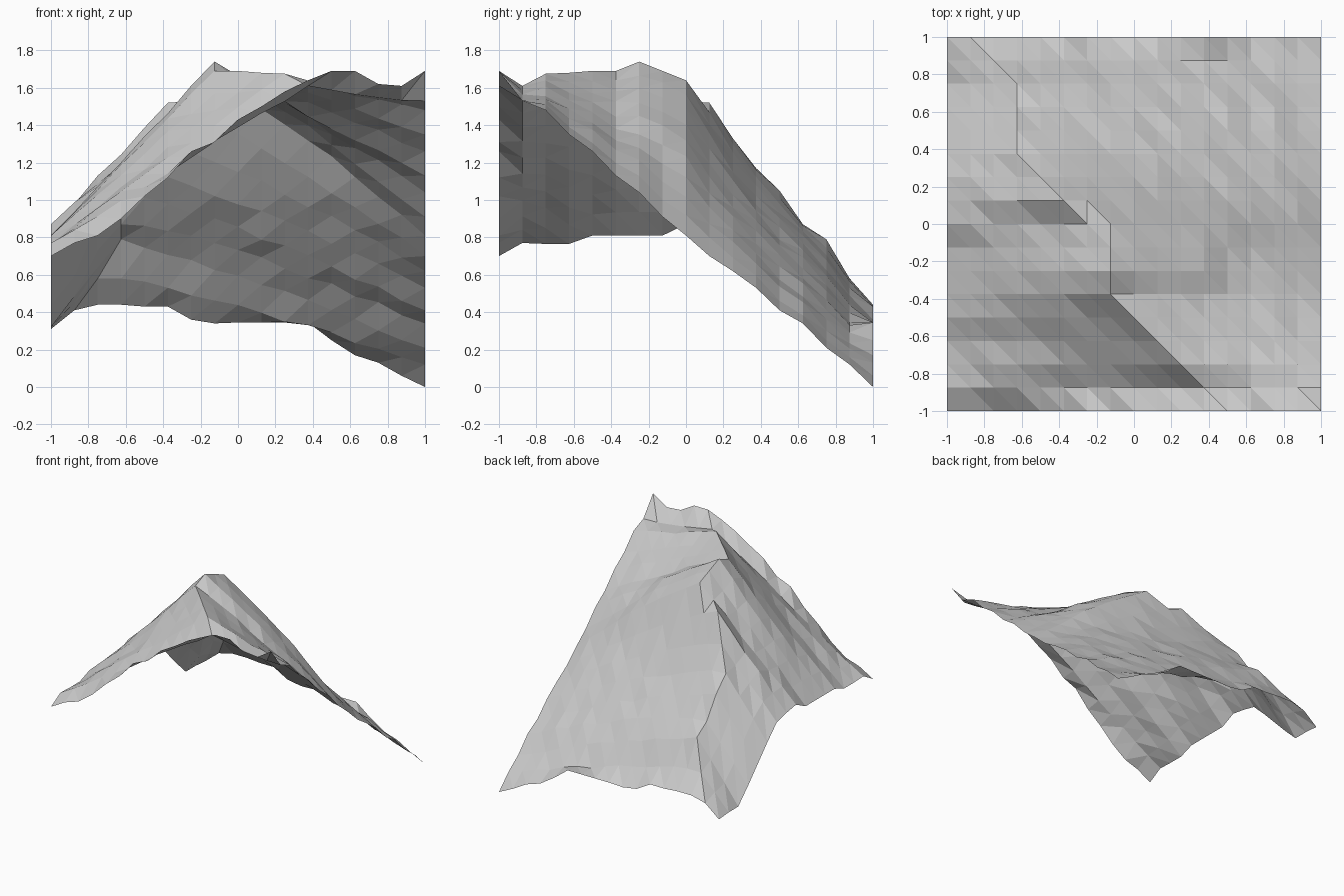
import bpy, bmesh, random

if "Cube" in bpy.data.objects:
    bpy.data.objects.remove(bpy.data.objects["Cube"])

random.seed(4)
N = 17
coord = [-1 + i * 0.125 for i in range(N)]

# Profiles along the four borders (front/back run in x, left/right run in y)
front = [.70, .77, .81, .90, 1.02, 1.12, 1.26, 1.31, 1.43, 1.50, 1.58, 1.64, 1.69, 1.69, 1.62, 1.61, 1.69]
back = [.31, .41, .44, .44, .43, .43, .36, .34, .345, .345, .345, .345, .25, .17, .13, .06, 0]
left = [.70, .77, .765, .765, .81, .81, .81, .81, .87, .85, .82, .70, .57, .44, .32, .32, .31]
right = [1.69, 1.53, 1.48, 1.35, 1.26, 1.13, 1.04, .91, .81, .70, .62, .53, .41, .34, .21, .12, 0]

# Ridge line: x position and height for each row from front to back
ridge_x = [.5, .375, .25, .125, 0, -.125, -.125, -.125, -.125, -.375, -.5, -.625, -.625, -.625, -.625, -.75, -.75]
ridge_z = [1.69, 1.61, 1.675, 1.68, 1.69, 1.69, 1.74, 1.69, 1.64, 1.52, 1.33, 1.17, 1.05, .87, .79, .58, .44]


def height(i, j):
    """Height at column i, row j: slopes fall from the ridge to both side borders."""
    if j == 0:
        return front[i]
    if j == N - 1:
        return back[i]
    x, rx, rz = coord[i], ridge_x[j], ridge_z[j]
    if i == N - 1:
        return right[j]
    if abs(x - rx) < .01:
        return rz
    if x < rx:
        t = (x + 1) / (rx + 1)
        z = left[j] + (rz - left[j]) * t
    else:
        # Far side: hollow near the front border, swelling outward to the back
        t = (x - rx) / (1 - rx)
        bulge = min(1.25, .75 + .07 * (j - 1))
        top = (ridge_z[j - 1] + 2 * rz + ridge_z[j + 1]) / 4 if j > 4 else rz
        z = top + (right[j] - top) * t ** bulge
    return z + (0 if i == 0 else random.uniform(-.012, .012))


# Rocky slope: one open, flat-shaded triangulated sheet
bm = bmesh.new()
grid = [[bm.verts.new((coord[i], coord[j], height(i, j))) for i in range(N)] for j in range(N)]
for j in range(N - 1):
    for i in range(N - 1):
        a, b = grid[j][i], grid[j][i + 1]
        c, d = grid[j + 1][i + 1], grid[j + 1][i]
        bm.faces.new((a, b, d))
        bm.faces.new((b, c, d))
mesh = bpy.data.meshes.new("mountain_terrain")
bm.to_mesh(mesh)
bm.free()
bpy.context.collection.objects.link(bpy.data.objects.new("mountain_terrain", mesh))
